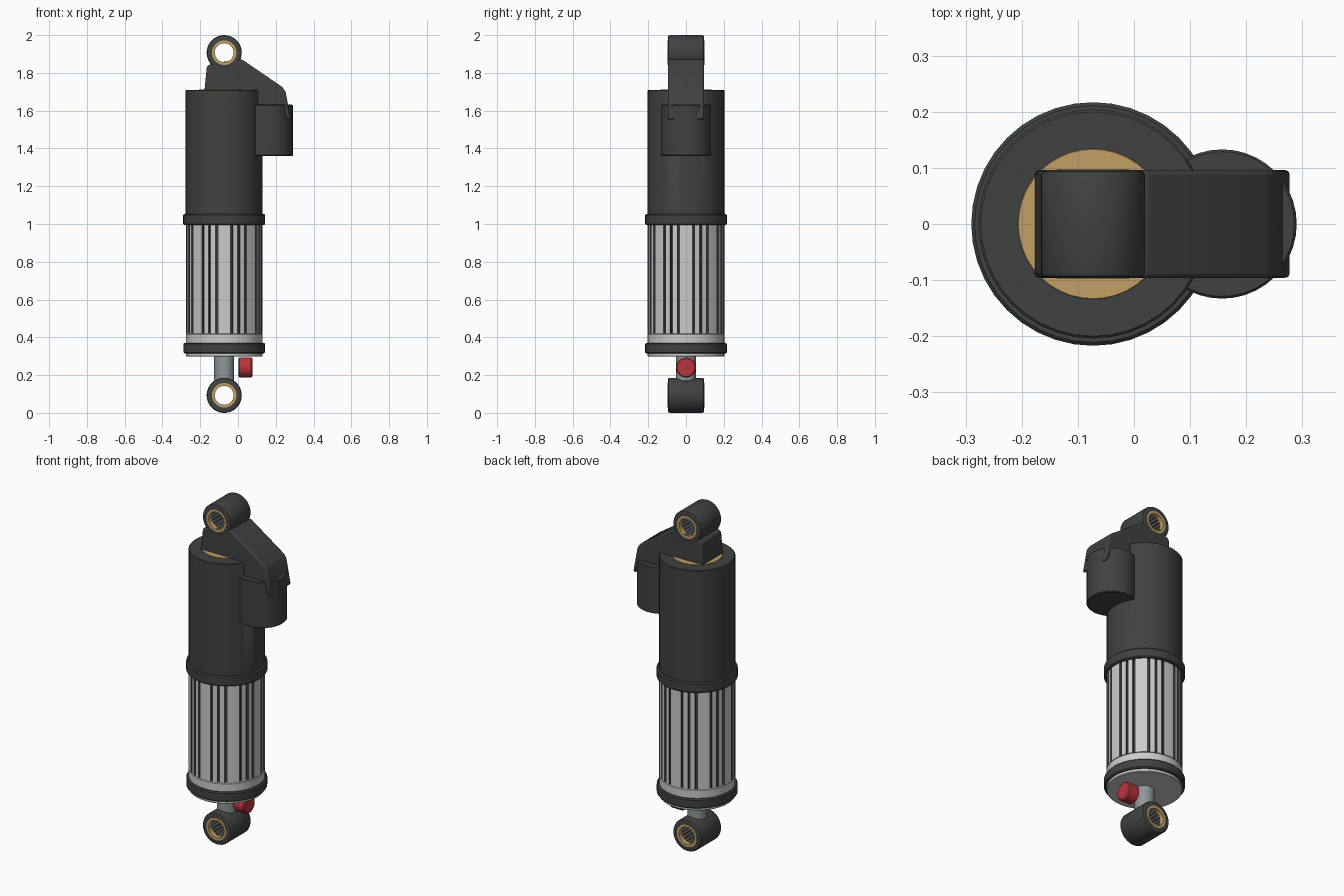
import bpy, bmesh
from math import pi, sin, cos, radians
from mathutils import Matrix, Vector

if "Cube" in bpy.data.objects:
    bpy.data.objects.remove(bpy.data.objects["Cube"])

AX = -0.073          # x of the damper axis


def material(name, rgb):
    m = bpy.data.materials.new(name)
    m.diffuse_color = (*rgb, 1)
    m.use_nodes = True
    m.node_tree.nodes["Principled BSDF"].inputs["Base Color"].default_value = m.diffuse_color
    return m


DARK = material("dark_metal", (0.05, 0.055, 0.053))
SILVER = material("silver", (0.56, 0.57, 0.54))
STEEL = material("steel", (0.28, 0.31, 0.32))
GOLD = material("gold", (0.55, 0.35, 0.13))
RED = material("red", (0.5, 0.035, 0.045))


def finish(bm, name, *mats):
    bmesh.ops.recalc_face_normals(bm, faces=bm.faces)
    me = bpy.data.meshes.new(name)
    bm.to_mesh(me)
    bm.free()
    ob = bpy.data.objects.new(name, me)
    bpy.context.collection.objects.link(ob)
    for m in mats:
        me.materials.append(m)
    bpy.ops.object.select_all(action='DESELECT')
    ob.select_set(True)
    bpy.context.view_layer.objects.active = ob
    bpy.ops.object.shade_smooth_by_angle(angle=radians(30))
    return ob


def lathe(name, profile, mat, loc=(AX, 0, 0), axis='Z', n=40, tube=False):
    """Spin (radius, height) points; solid with flat ends, or closed tube."""
    bm = bmesh.new()
    rings = [[bm.verts.new((r * cos(2 * pi * i / n), r * sin(2 * pi * i / n), h))
              for i in range(n)] for r, h in profile]
    pairs = list(zip(rings, rings[1:])) + ([(rings[-1], rings[0])] if tube else [])
    for a, b in pairs:
        for i in range(n):
            j = (i + 1) % n
            bm.faces.new((a[i], a[j], b[j], b[i]))
    if not tube:
        bm.faces.new(rings[0])
        bm.faces.new(rings[-1])
    rot = {'Z': Matrix(), 'X': Matrix.Rotation(pi / 2, 4, 'Y'),
           'Y': Matrix.Rotation(pi / 2, 4, 'X')}[axis]
    bmesh.ops.transform(bm, matrix=Matrix.Translation(loc) @ rot, verts=bm.verts)
    return finish(bm, name, mat)


def rod(name, r, z0, z1, mat, b=0.006, **kw):
    return lathe(name, [(r - b, z0), (r, z0 + b), (r, z1 - b), (r - b, z1)], mat, **kw)


def eye(prefix, z):
    """Mounting eye with gold end bushings and needle rollers inside."""
    w, R, r, b = 0.096, 0.093, 0.065, 0.010
    at = dict(loc=(AX, 0, z), axis='Y', tube=True)
    lathe(prefix + "_eye", [(r, -w), (R - b, -w), (R - b * .3, -w + b * .3), (R, -w + b),
                            (R, w - b), (R - b * .3, w - b * .3), (R - b, w), (r, w)],
          DARK, **at)
    for side, s in (("front", 1), ("back", -1)):
        y0, y1 = s * 0.07, s * 0.097
        lathe(f"{prefix}_bushing_{side}", [(0.050, y0), (r, y0), (r, y1), (0.050, y1)],
              GOLD, **at)
    bm = bmesh.new()
    for i in range(20):
        a = 2 * pi * i / 20
        p = Vector((AX + 0.058 * cos(a), 0, z + 0.058 * sin(a)))
        bmesh.ops.create_cone(bm, cap_ends=True, segments=8, radius1=0.007, radius2=0.007,
                              depth=0.14,
                              matrix=Matrix.Translation(p) @ Matrix.Rotation(pi / 2, 4, 'X'))
    finish(bm, prefix + "_needle_rollers", STEEL)


# mounting eyes
eye("lower", 0.093)
eye("upper", 1.907)

# shaft and adjuster knob
rod("shaft", 0.053, 0.17, 0.32, STEEL, b=0.001)
rod("adjuster_knob", 0.053, 0.0, 0.073, RED, loc=(0.003, 0, 0.24), axis='X')

# silver sleeve: plain foot, then grooves in threes around eight plain lands
rod("sleeve_foot", 0.203, 0.298, 0.42, SILVER, b=0.004)
bm = bmesh.new()
outline, groove_edges = [], set()
for i in range(32):
    a, h = 2 * pi * i / 32, 0.032
    if i % 4:
        k = len(outline)
        groove_edges |= {k, k + 1, k + 2}
        outline += [(0.203, a - h), (0.188, a - h), (0.188, a + h), (0.203, a + h)]
    else:
        outline.append((0.203, a))
low, top = [[bm.verts.new((AX + r * cos(a), r * sin(a), z)) for r, a in outline]
            for z in (0.42, 1.03)]
for i in range(len(outline)):
    j = (i + 1) % len(outline)
    f = bm.faces.new((low[i], low[j], top[j], top[i]))
    f.material_index = int(i in groove_edges)
bm.faces.new(low)
bm.faces.new(top)
finish(bm, "grooved_sleeve", SILVER, DARK)

# dark collars
rod("lower_collar", 0.216, 0.315, 0.371, DARK)
rod("upper_collar", 0.217, 0.995, 1.053, DARK)

# upper can, trimmed on the reservoir side above the reservoir
can = rod("upper_can", 0.204, 1.04, 1.71, DARK, b=0.004)
bm = bmesh.new()
bmesh.ops.create_cube(bm, size=1, matrix=Matrix.Translation((0.205, 0, 1.73))
                      @ Matrix.Diagonal((0.2, 0.6, 0.2, 1)))
cutter = finish(bm, "can_cutter")
cutter.hide_render = True
cutter.hide_set(True)
cut = can.modifiers.new("trim", 'BOOLEAN')
cut.operation = 'DIFFERENCE'
cut.solver = 'EXACT'
cut.object = cutter

# gold top disc and reservoir
rod("top_disc", 0.134, 1.69, 1.713, GOLD, b=0.001)
rod("reservoir", 0.133, 1.36, 1.632, DARK, loc=(0.157, 0, 0), b=0.004)

# bridge arm from upper eye to reservoir
bm = bmesh.new()
side = [(-0.178, 1.70), (-0.165, 1.835), (-0.14, 1.85), (0.02, 1.872), (0.235, 1.725),
        (0.252, 1.70), (0.279, 1.555), (0.262, 1.55), (0.24, 1.60), (0.08, 1.60),
        (0.08, 1.70)]
f = bm.faces.new([bm.verts.new((x, -0.096, z)) for x, z in side])
ext = bmesh.ops.extrude_face_region(bm, geom=[f])
bmesh.ops.translate(bm, vec=(0, 0.192, 0),
                    verts=[v for v in ext['geom'] if isinstance(v, bmesh.types.BMVert)])
arm = finish(bm, "bridge_arm", DARK)
bev = arm.modifiers.new("bevel", 'BEVEL')
bev.width = 0.008
bev.segments = 2
